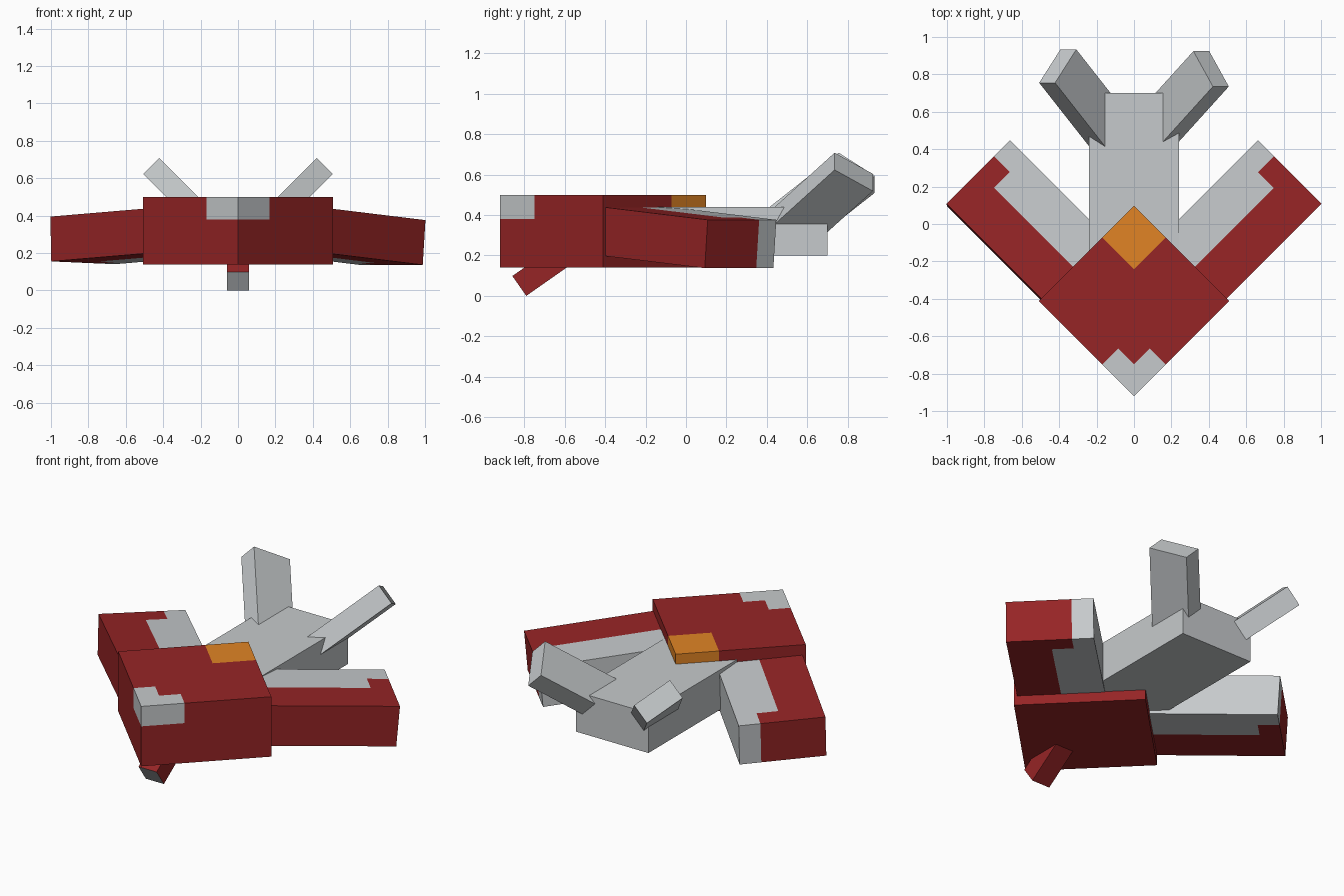
import bpy, bmesh, math
from mathutils import Vector

cube = bpy.data.objects.get("Cube")
if cube:
    bpy.data.objects.remove(cube, do_unlink=True)

PX = 0.12            # one colour square
R = math.sqrt(0.5)
RED, WHITE, ORANGE = 0, 1, 2


def material(name, rgb):
    m = bpy.data.materials.new(name)
    m.use_nodes = True
    m.diffuse_color = (*rgb, 1)
    bsdf = m.node_tree.nodes["Principled BSDF"]
    bsdf.inputs["Base Color"].default_value = (*rgb, 1)
    bsdf.inputs["Roughness"].default_value = 0.9
    return m


MATS = [material("dark red", (0.305, 0.018, 0.019)),
        material("pale grey", (0.565, 0.59, 0.604)),
        material("orange", (0.753, 0.231, 0.018))]


def block(name, origin, axes, low, high, rule, cuts=((), (), ())):
    """Box spanning low..high along three axes from origin, cut into squares
    and coloured by a rule on each face's local centre."""
    bm = bmesh.new()
    bmesh.ops.create_cube(bm, size=1)
    low, high = Vector(low), Vector(high)
    for v in bm.verts:
        v.co = Vector([low[i] + (v.co[i] + 0.5) * (high[i] - low[i]) for i in range(3)])
    for i in range(3):
        normal = Vector([float(i == k) for k in range(3)])
        for c in cuts[i]:
            bmesh.ops.bisect_plane(bm, geom=bm.verts[:] + bm.edges[:] + bm.faces[:],
                                   plane_co=normal * c, plane_no=normal)
    for f in bm.faces:
        f.material_index = rule(*f.calc_center_median())
    ax = [Vector(a).normalized() for a in axes]
    for v in bm.verts:
        v.co = Vector(origin) + ax[0] * v.co.x + ax[1] * v.co.y + ax[2] * v.co.z
    bmesh.ops.recalc_face_normals(bm, faces=bm.faces)
    mesh = bpy.data.meshes.new(name)
    bm.to_mesh(mesh)
    bm.free()
    for m in MATS:
        mesh.materials.append(m)
    ob = bpy.data.objects.new(name, mesh)
    bpy.context.collection.objects.link(ob)
    return ob


# Head: a square turned on its corner, pale nose patch and orange back corner
def head_rule(u, v, z):
    upper = z > 2 * PX
    if upper and u > 4 * PX and v > 4 * PX:
        return ORANGE
    if upper and u < 2 * PX and v < 2 * PX and not (u > PX and v > PX):
        return WHITE
    return RED


steps = (PX, 2 * PX, 4 * PX)
block("head", (0, -0.92, 0.14), ((R, R, 0), (-R, R, 0), (0, 0, 1)),
      (0, 0, 0), (0.72, 0.72, 0.36), head_rule, (steps, steps, (2 * PX,)))

# Body
block("body", (0, 0, 0), ((1, 0, 0), (0, 1, 0), (0, 0, 1)),
      (-0.24, -0.2, 0.2), (0.24, 0.7, 0.44), lambda x, y, z: WHITE)


# Wings: swept back and drooping, pale along the rear edge
def wing_rule(l, w, n):
    return WHITE if w > 3 * PX or (w > 2 * PX and l < 5 * PX) else RED


for side, name, drop, roll in ((1, "left_wing", 0.062, 0.0),
                               (-1, "right_wing", 0.043, -0.015)):
    along = Vector((side * R, R, -drop / 0.72)).normalized()
    back = Vector((-side * R, R, roll / 0.48)).normalized()
    up = along.cross(back) * side
    block(name, (side * 0.495, -0.4, 0.438), (along, back, up),
          (-0.02, 0, -0.24), (0.72, 0.48, 0), wing_rule,
          ((5 * PX,), (2 * PX, 3 * PX), ()))

# Tail fins: plates raised at 45 degrees and swept back
for side, name, angle, y in ((1, "left_tail_fin", 38, 0.735),
                             (-1, "right_tail_fin", 42, 0.755)):
    c, s = math.cos(math.radians(angle)), math.sin(math.radians(angle))
    along = (side * R * c, s, R * c)
    across = (-side * R * s, c, -R * s)
    normal = (-side * R, 0, R)
    block(name, (side * 0.422, y, 0.708), (along, across, normal),
          (-0.55, 0, -PX), (0, 2 * PX, 0), lambda l, w, n: WHITE)

# Peg under the head, slanting forward and down, with a pale end
c, s = math.cos(math.radians(35)), math.sin(math.radians(35))
block("chin_peg", (0, -0.79, 0.0), ((1, 0, 0), (0, c, s), (0, -s, c)),
      (-0.06, 0, 0), (0.06, 0.36, PX),
      lambda x, l, n: WHITE if l < 0.001 else RED)
